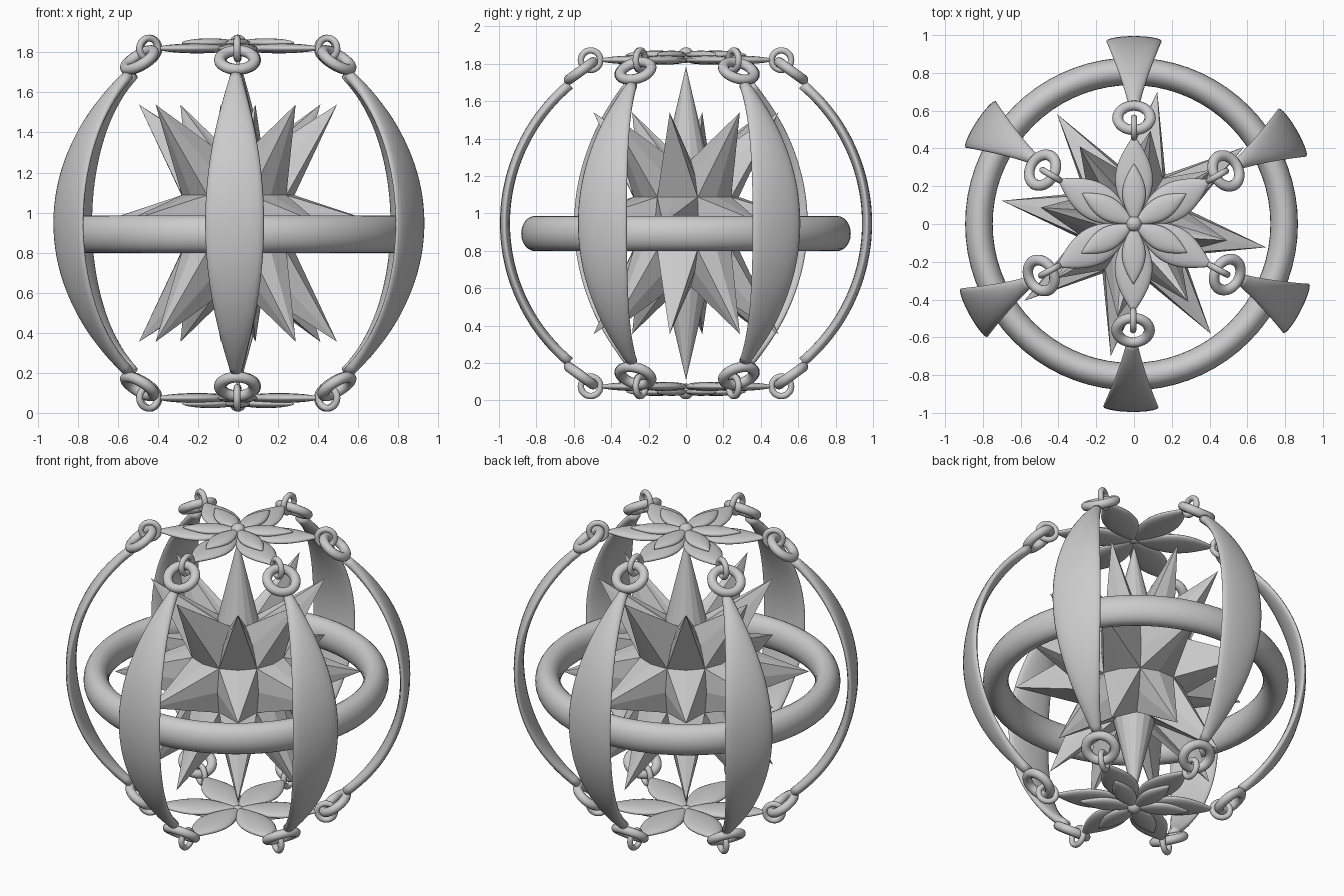
import bpy, bmesh
from math import sin, cos, pi, radians, degrees
from mathutils import Matrix, Vector

if "Cube" in bpy.data.objects:
    bpy.data.objects.remove(bpy.data.objects["Cube"])

MID = 0.947                                   # mirror plane height
BAND_ANGLES = [90, 30, -27.5, -91, 209, 147]
LINK_ANGLES = [90, 30, -28.5, -90.5, 209, 149.5]


def rot(a, axis='Z'):
    return Matrix.Rotation(radians(a), 4, axis)


def finish(bm, name, matrix, smooth=True):
    bmesh.ops.recalc_face_normals(bm, faces=bm.faces)
    for f in bm.faces:
        f.smooth = smooth
    me = bpy.data.meshes.new(name)
    bm.to_mesh(me)
    bm.free()
    ob = bpy.data.objects.new(name, me)
    bpy.context.collection.objects.link(ob)
    ob.matrix_world = matrix
    return ob


def loft(name, sections, matrix, n=20):
    """Elliptical sections in the xz plane: centre, thickness direction, half width, half thickness."""
    bm = bmesh.new()
    rings = []
    for c, d, w, h in sections:
        rings.append([bm.verts.new(Vector(c) + Vector(d) * h * sin(2 * pi * k / n)
                                   + Vector((0, w * cos(2 * pi * k / n), 0))) for k in range(n)])
    for a, b in zip(rings, rings[1:]):
        for k in range(n):
            bm.faces.new((a[k], a[(k + 1) % n], b[(k + 1) % n], b[k]))
    bm.faces.new(rings[0])
    bm.faces.new(rings[-1])
    return finish(bm, name, matrix)


def ring(name, major, minor, matrix, nu=32, nv=12):
    bpy.ops.mesh.primitive_torus_add(major_radius=major, minor_radius=minor,
                                     major_segments=nu, minor_segments=nv)
    ob = bpy.context.object
    ob.name = name
    ob.matrix_world = matrix
    bpy.ops.object.shade_smooth()


def petal(name, start, end, width, thick, z, matrix):
    secs = []
    for i in range(19):
        t = 0.005 + 0.99 * i / 18
        s = sin(pi * t)
        secs.append(((start + (end - start) * t, 0, z), (0, 0, 1),
                     width * s ** 0.95, thick * s ** 0.5))
    loft(name, secs, matrix, 16)


centre = Matrix.Translation((0, 0, MID))

# six curved leaf-shaped bands with an eye ring at each end
for a in BAND_ANGLES:
    secs = []
    for i in range(41):
        u = -1 + i / 20
        t = radians(50 * u)
        d = (cos(t), 0, sin(t))
        w = 0.028 + 0.119 * max(cos(pi / 2 * u), 0) ** 1.1
        secs.append((Vector(d) * 0.968, d, w, 0.027))
    loft("outer_band", secs, centre @ rot(a))

# eye rings, links and flowers, top and bottom
for s in (1, -1):
    for a in LINK_ANGLES:
        base = centre @ rot(a)
        ring("eye_ring", 0.08, 0.027, base @ Matrix.Translation((0.562, 0, 0.815 * s))
             @ rot(36 * s, 'Y') @ Matrix.Diagonal((1, 1.08, 1, 1)))
        ring("link_ring", 0.052, 0.017, base @ Matrix.Translation((0.51, 0, 0.872 * s)) @ rot(90, 'X'))
        petal("outer_petal", 0.0, 0.47, 0.1, 0.025, 0.873 * s, base)
        petal("inner_petal", 0.0, 0.32, 0.062, 0.022, 0.901 * s, base)
    bm = bmesh.new()
    bmesh.ops.create_uvsphere(bm, u_segments=20, v_segments=12, radius=0.042)
    finish(bm, "flower_centre", centre @ Matrix.Translation((0, 0, 0.899 * s)))

# horizontal hoop with a tall oval section
ring("hoop", 0.808, 0.073, Matrix.Translation((-0.013, 0, 0.892)) @ Matrix.Diagonal((1, 1, 1.29, 1)), 72, 24)

# faceted star: 8 spikes on each of three levels, plus two poles
CORE, TIP, STRETCH = 0.31, 0.71, 1.18


def sph(r, az, el):
    az, el = radians(az), radians(el)
    return Vector((r * cos(el) * cos(az), r * cos(el) * sin(az), r * sin(el) * STRETCH))


bm = bmesh.new()


def spike(outline, tip):
    base = [bm.verts.new(sph(CORE, az, el)) for az, el in outline]
    v = bm.verts.new(tip)
    for k in range(len(base)):
        bm.faces.new((base[k], base[(k + 1) % len(base)], v))


for k in range(8):
    az = 35 + 45 * k
    l, r = az - 22.5, az + 22.5
    for el in (-45, 0, 45):
        lo, hi = el - 22.5, el + 22.5
        spike([(l, lo), (az, lo), (r, lo), (r, el), (r, hi), (az, hi), (l, hi), (l, el)],
              sph(TIP, az, el))
for s in (1, -1):
    spike([(12.5 + 22.5 * k, 67.5 * s) for k in range(16)], sph(TIP, 0, 90 * s))
bmesh.ops.remove_doubles(bm, verts=bm.verts, dist=0.0005)
finish(bm, "spiked_star", centre, smooth=False)
